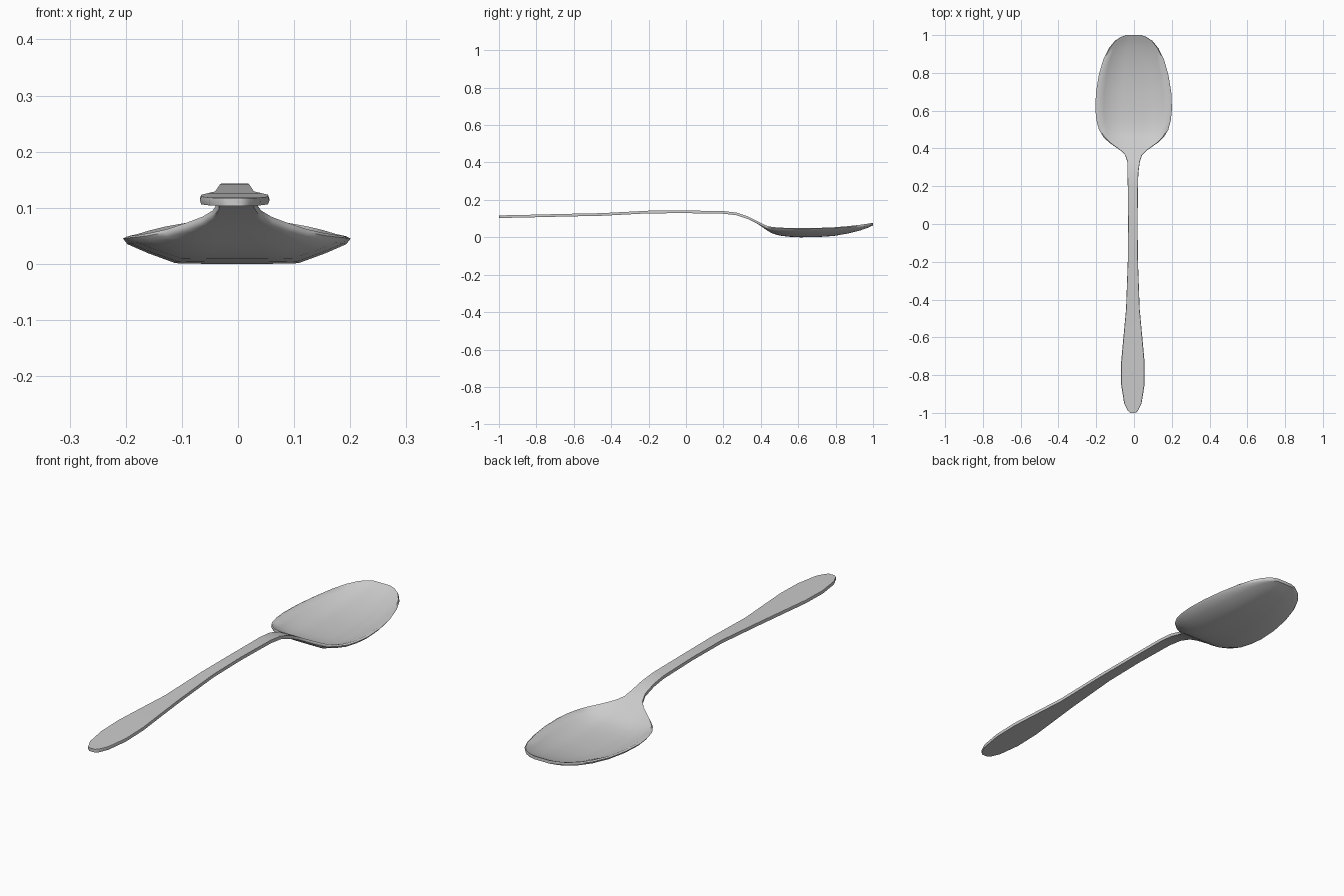
import bpy, bmesh

if "Cube" in bpy.data.objects:
    bpy.data.objects.remove(bpy.data.objects["Cube"])

# Stations along the spoon: y, half width, rim height, bowl depth
STATIONS = [
    (-1.00, .014, .117, 0), (-.99, .026, .117, 0), (-.95, .046, .118, 0),
    (-.85, .062, .120, 0), (-.73, .062, .123, 0), (-.60, .050, .126, 0),
    (-.45, .036, .129, 0), (-.20, .027, .142, 0), (.00, .025, .143, 0),
    (.20, .027, .140, 0), (.27, .029, .132, 0), (.33, .033, .112, 0),
    (.365, .045, .095, 0), (.385, .064, .084, 0), (.405, .092, .074, .003),
    (.43, .128, .063, .010), (.46, .160, .057, .022), (.50, .184, .054, .031),
    (.55, .197, .053, .036), (.61, .203, .052, .038), (.70, .199, .053, .038),
    (.79, .184, .056, .035), (.87, .161, .062, .027), (.93, .132, .068, .018),
    (.97, .099, .073, .009), (.99, .068, .076, .003), (1.00, .040, .077, 0),
]
THICK = .014
# Half cross-section: fraction of width, fraction of depth
PROFILE = [(0, 1), (.28, 1), (.54, .97), (.78, .5), (.96, .08)]
ACROSS = [(-u, d) for u, d in reversed(PROFILE[1:])] + PROFILE


def ring(bm, y, w, z, depth):
    """Closed thin section with a rounded rim on both sides."""
    cx = -.006 if y < .3 else -.002
    top = [(u, z - depth * d) for u, d in ACROSS]
    bottom = [(u, h - THICK) for u, h in reversed(top)]
    mid = z - THICK * .5
    pts = top + [(1, mid)] + bottom + [(-1, mid)]
    return [bm.verts.new((cx + u * w, y, h)) for u, h in pts]


# Handle and bowl lofted as one continuous shell
bm = bmesh.new()
rings = [ring(bm, *s) for s in STATIONS]
n = len(rings[0])
for a, b in zip(rings, rings[1:]):
    for i in range(n):
        j = (i + 1) % n
        bm.faces.new((a[i], a[j], b[j], b[i]))
bm.faces.new(rings[0])
bm.faces.new(rings[-1])
bmesh.ops.recalc_face_normals(bm, faces=bm.faces)

# Rest the bowl on the ground
low = min(v.co.z for v in bm.verts)
bmesh.ops.translate(bm, verts=bm.verts, vec=(0, 0, -low))

mesh = bpy.data.meshes.new("spoon")
bm.to_mesh(mesh)
bm.free()
spoon = bpy.data.objects.new("spoon", mesh)
bpy.context.collection.objects.link(spoon)
bpy.context.view_layer.objects.active = spoon
spoon.select_set(True)
bpy.ops.object.shade_smooth_by_angle(angle=1.05)
